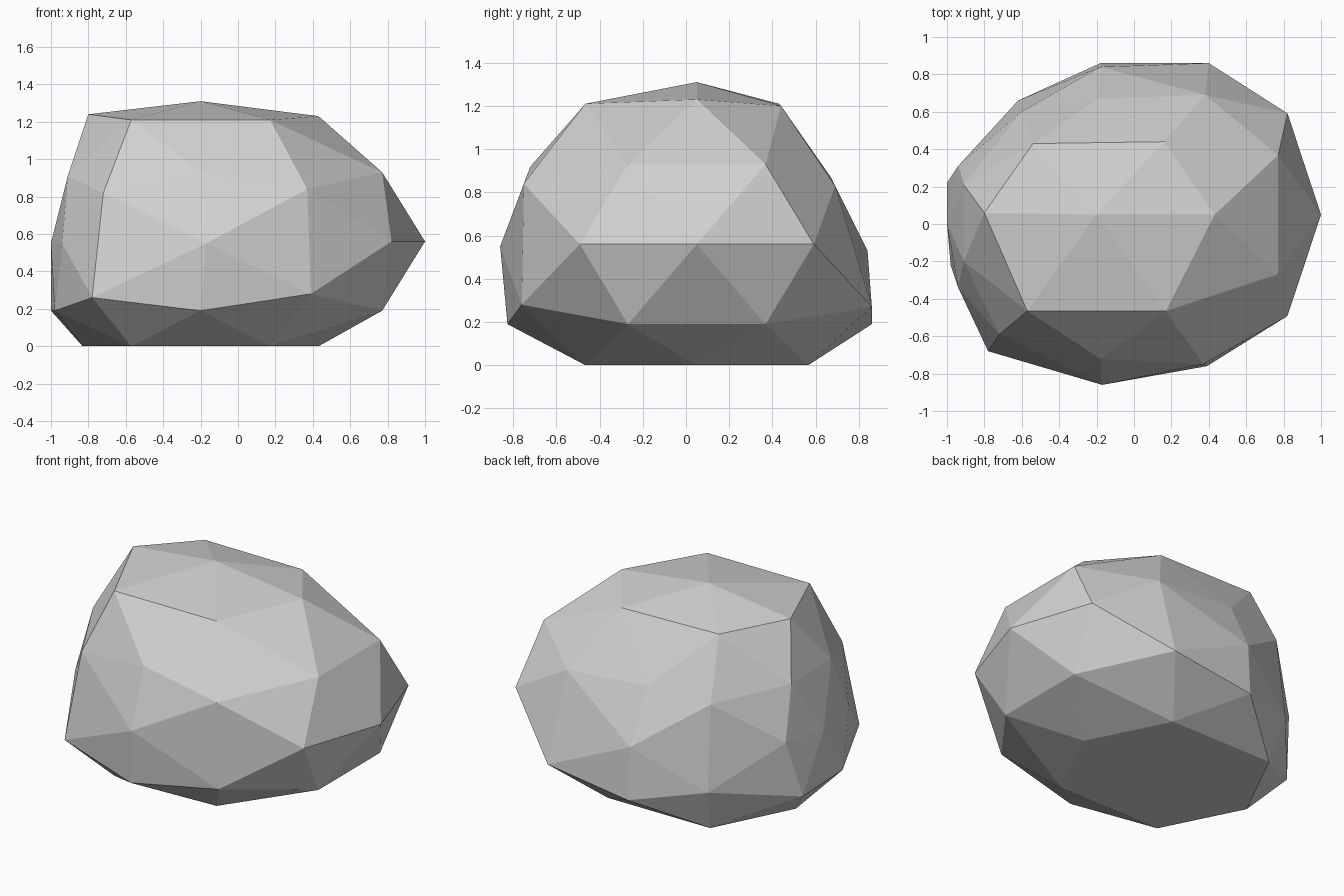
import bpy
import bmesh
from mathutils import Vector

cube = bpy.data.objects.get("Cube")
if cube:
    bpy.data.objects.remove(cube, do_unlink=True)

CENTRE = Vector((-0.2, 0.05, 0.56))
WIDTH, DEPTH, HEIGHT = 1.2, 1.03, 0.75

# Height of each level of the boulder above or below its middle
LEVELS = {0.0: 0.0, 0.31: 0.28, 0.5: 0.37, 0.53: 0.37,
          0.81: 0.65, 0.85: 0.67, 1.0: HEIGHT}

# Corners where the stone is worn away, grouped by side
WORN = {
    "front": [(-.17, -.86, .55), (-.18, -.72, .92), (-.72, -.59, .82),
              (-.78, -.68, .26), (.37, -.75, .84), (.39, -.76, .28)],
    "left_end": [(-.94, -.34, .55), (-.91, -.2, .91), (-.98, -.22, .19),
                 (-1, 0, .55), (-1, .22, .19), (-.94, .31, .56),
                 (-.91, .21, .9)],
    "back": [(-.6, .6, .83), (-.62, .66, .28), (-.18, .84, .53),
             (-.18, .86, .19), (-.19, .67, .87), (.4, .86, .27),
             (.38, .69, .83)],
    "top": [(.16, .44, 1.2), (-.54, .43, 1.21), (-.8, .06, 1.24)],
}


def make_material(name, colour):
    material = bpy.data.materials.new(name)
    material.use_nodes = True
    material.diffuse_color = colour
    for node in material.node_tree.nodes:
        if node.type == "BSDF_PRINCIPLED":
            node.inputs["Base Color"].default_value = colour
            node.inputs["Roughness"].default_value = 0.9
    return material


def add_ball(bm):
    """Faceted ball of 80 triangles with an edge, not a corner, on top."""
    golden = (1 + 5 ** 0.5) / 2
    for a in (-1, 1):
        for b in (-golden, golden):
            for corner in ((a, 0, b), (b, a, 0), (0, b, a)):
                bm.verts.new(corner)
    bmesh.ops.convex_hull(bm, input=bm.verts[:])
    bmesh.ops.subdivide_edges(bm, edges=bm.edges[:], cuts=1, use_grid_fill=True)
    for vert in bm.verts:
        vert.co.normalize()


def stretch(direction):
    """Place a ball corner on the boulder, resting flat on the ground."""
    level = min(LEVELS, key=lambda key: abs(key - abs(direction.z)))
    rise = LEVELS[level] if direction.z > 0 else -LEVELS[level]
    place = CENTRE + Vector((direction.x * WIDTH, direction.y * DEPTH, rise))
    place.z = max(place.z, 0.0)
    return place


# Boulder: stretched ball with its worn corners pulled in
bm = bmesh.new()
add_ball(bm)
directions = {vert: vert.co.copy() for vert in bm.verts}
for vert, direction in directions.items():
    vert.co = stretch(direction)
for corners in WORN.values():
    for corner in corners:
        offset = Vector(corner) - CENTRE
        aim = Vector((offset.x / WIDTH, offset.y / DEPTH, offset.z / HEIGHT))
        nearest = max(directions, key=lambda vert: directions[vert].dot(aim.normalized()))
        nearest.co = corner
bmesh.ops.recalc_face_normals(bm, faces=bm.faces[:])

mesh = bpy.data.meshes.new("boulder")
bm.to_mesh(mesh)
bm.free()
mesh.materials.append(make_material("stone grey", (0.64, 0.64, 0.64, 1.0)))
boulder = bpy.data.objects.new("boulder", mesh)
bpy.context.collection.objects.link(boulder)
